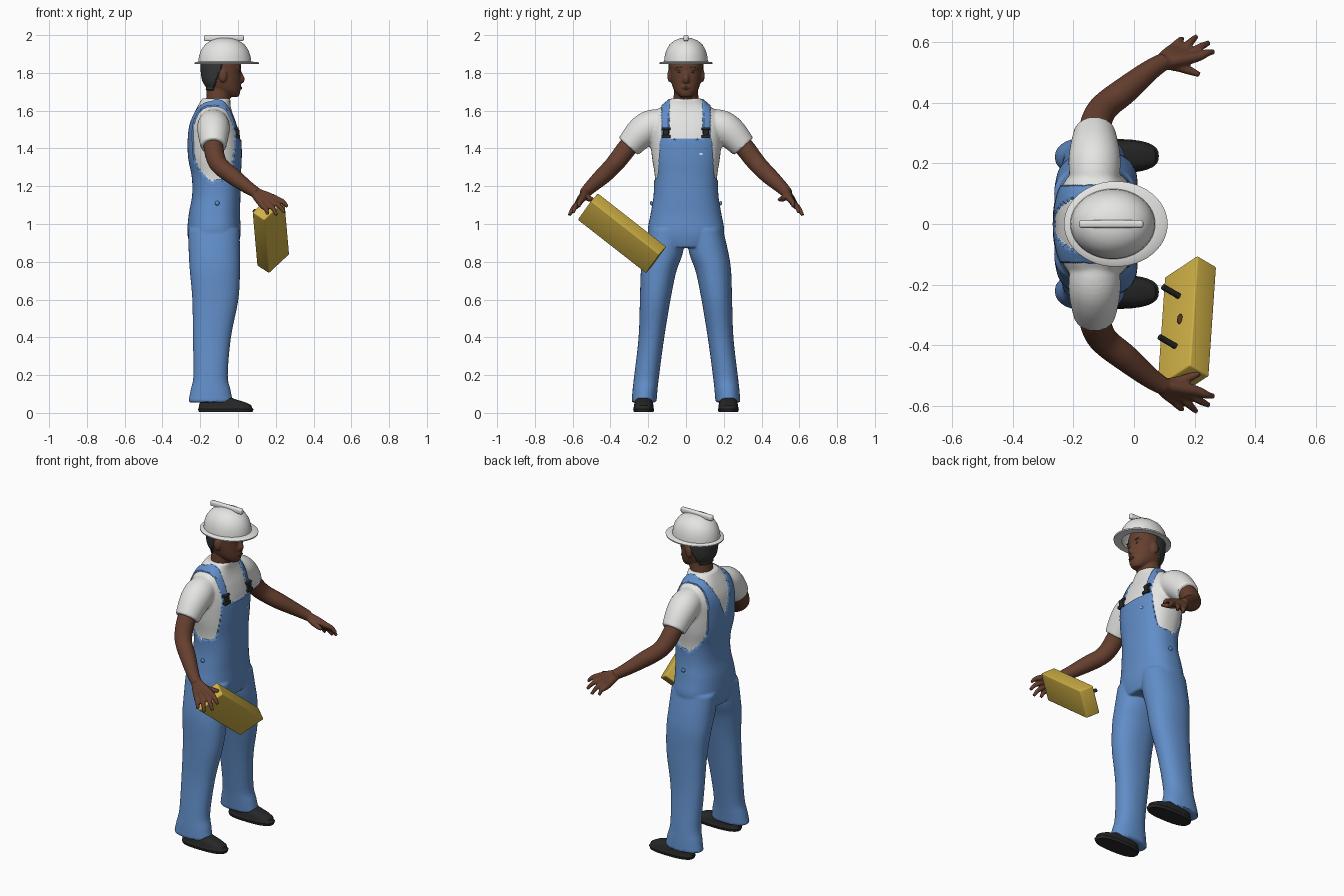
import bpy, bmesh, math
from mathutils import Vector, Matrix
from mathutils.bvhtree import BVHTree

if "Cube" in bpy.data.objects:
    bpy.data.objects.remove(bpy.data.objects["Cube"])


def material(name, r, g, b):
    m = bpy.data.materials.new(name)
    m.use_nodes = True
    m.diffuse_color = (r, g, b, 1)
    m.node_tree.nodes["Principled BSDF"].inputs["Base Color"].default_value = (r, g, b, 1)
    return m


WHITE = material("white", .78, .78, .77)
BLUE = material("denim blue", .12, .27, .58)
SKIN = material("brown skin", .13, .05, .028)
LIPS = material("dark brown", .08, .03, .02)
HAIR = material("hair charcoal", .035, .037, .037)
BLACK = material("black", .02, .02, .02)
YELLOW = material("yellow", .62, .43, .06)


def smooth(rows, k=5):
    """Catmull-Rom interpolation of tuples."""
    out = []
    for i in range(len(rows) - 1):
        a, b, c, d = (rows[min(max(i + j, 0), len(rows) - 1)] for j in (-1, 0, 1, 2))
        for s in range(k):
            t = s / k
            out.append([q + .5 * t * (r - p + t * (2 * p - 5 * q + 4 * r - w + t * (3 * (q - r) + w - p)))
                        for p, q, r, w in zip(a, b, c, d)])
    return out + [list(rows[-1])]


def skin_rings(bm, rings):
    vs = [[bm.verts.new(p) for p in ring] for ring in rings]
    n = len(vs[0])
    for a, b in zip(vs, vs[1:]):
        for i in range(n):
            bm.faces.new((a[i], a[(i + 1) % n], b[(i + 1) % n], b[i]))
    bm.faces.new(vs[0][::-1])
    bm.faces.new(vs[-1])


def loft(bm, rows, e=2.4, n=40):
    """Horizontal rings given as (z, cx, cy, rx, ry)."""
    def power(v):
        return math.copysign(abs(v) ** (2 / e), v)
    turn = [math.tau * i / n for i in range(n)]
    skin_rings(bm, [[(cx + rx * power(math.cos(t)), cy + ry * power(math.sin(t)), z) for t in turn]
                    for z, cx, cy, rx, ry in rows])


def tube(bm, rows, side=1, n=16):
    """Round tube along points given as (x, y, z, radius)."""
    pts = [Vector((x, y * side, z)) for x, y, z, r in rows]
    rings = []
    for i, p in enumerate(pts):
        d = pts[min(i + 1, len(pts) - 1)] - pts[max(i - 1, 0)]
        u = d.cross(Vector((.3, 0, 1))).normalized()
        v = d.cross(u).normalized()
        rings.append([p + rows[i][3] * (u * math.cos(a) + v * math.sin(a))
                      for a in (math.tau * j / n for j in range(n))])
    skin_rings(bm, rings)


def ball(bm, c, size):
    bmesh.ops.create_uvsphere(bm, u_segments=20, v_segments=12, radius=1,
                              matrix=Matrix.Translation(c) @ Matrix.Diagonal((*size, 1)))


def box(bm, c, size, bevel=0):
    made = bmesh.ops.create_cube(bm, size=1, matrix=Matrix.Translation(c) @ Matrix.Diagonal((*size, 1)))
    if bevel:
        edges = list({e for v in made["verts"] for e in v.link_edges})
        bmesh.ops.bevel(bm, geom=edges, offset=bevel, segments=3, affect='EDGES', profile=.5)


def finish(name, bm, mats, voxel=0, rule=None, lift=0, angle=40):
    bmesh.ops.recalc_face_normals(bm, faces=bm.faces)
    me = bpy.data.meshes.new(name)
    bm.to_mesh(me)
    bm.free()
    ob = bpy.data.objects.new(name, me)
    bpy.context.collection.objects.link(ob)
    if voxel:
        mod = ob.modifiers.new("fuse", 'REMESH')
        mod.mode, mod.voxel_size = 'VOXEL', voxel
        mod = ob.modifiers.new("soften", 'SMOOTH')
        mod.factor, mod.iterations = .5, 4
        deps = bpy.context.evaluated_depsgraph_get()
        ob.data = bpy.data.meshes.new_from_object(ob.evaluated_get(deps))
        ob.modifiers.clear()
    ob.data.materials.clear()
    for m in mats:
        ob.data.materials.append(m)
    # paint faces by rule and raise the painted cloth or hair slightly
    bm = bmesh.new()
    bm.from_mesh(ob.data)
    for f in bm.faces:
        f.material_index = int(bool(rule and rule(*f.calc_center_median())))
    bm.normal_update()
    for v, normal in [(v, v.normal.copy()) for v in bm.verts]:
        if lift and all(f.material_index for f in v.link_faces):
            v.co += normal * lift
    tree = BVHTree.FromBMesh(bm)
    bm.to_mesh(ob.data)
    bm.free()
    bpy.ops.object.select_all(action='DESELECT')
    ob.select_set(True)
    bpy.context.view_layer.objects.active = ob
    bpy.ops.object.shade_smooth_by_angle(angle=math.radians(angle))
    return tree


def front(tree, y, z):
    """Point on the front of a surface."""
    return tree.ray_cast(Vector((1, y, z)), Vector((-1, 0, 0)))[0]


# Clothed body: torso, legs and sleeves fused into one surface
bm = bmesh.new()
loft(bm, smooth([(.88, -.125, 0, .12, .14), (.95, -.127, 0, .135, .195), (1.05, -.125, 0, .13, .182),
                 (1.15, -.115, 0, .122, .166), (1.25, -.115, 0, .124, .165), (1.35, -.122, 0, .136, .18),
                 (1.45, -.125, 0, .136, .19), (1.53, -.13, 0, .122, .195), (1.59, -.13, 0, .1, .17),
                 (1.63, -.125, 0, .085, .118), (1.665, -.115, 0, .075, .08)]))
for s in (1, -1):
    loft(bm, smooth([(z, x, y * s, rx, ry) for z, x, y, rx, ry in (
        (.06, -.145, .222, .112, .06), (.12, -.145, .217, .1, .06), (.2, -.145, .208, .085, .06),
        (.4, -.138, .183, .095, .062), (.6, -.12, .163, .116, .075), (.75, -.122, .145, .127, .088),
        (.85, -.125, .12, .13, .098), (.97, -.128, .1, .13, .09))]), e=2.2)
    tube(bm, smooth([(-.13, .08, 1.54, .07), (-.13, .18, 1.52, .085), (-.13, .24, 1.48, .083),
                     (-.13, .305, 1.41, .068)]), s, 32)


def denim(x, y, z):
    y = abs(y)
    if z < 1.2:
        return True
    if x > -.13:
        if z < 1.45:
            return y < .137 + (1.45 - z) * .06 + max(0, 1.25 - z) * .8
        return .085 < y < .13
    return (z - 1.42) * .4 < y < .128 + max(0, 1.34 - z) * .3


body = finish("overalls_and_shirt", bm, [WHITE, BLUE], .007, denim, .006)

# Strap buckles and pocket label
bm = bmesh.new()
for s in (1, -1):
    for z, w, h in ((1.505, .05, .014), (1.485, .03, .03), (1.463, .05, .018)):
        box(bm, front(body, s * .106, z), (.022, w, h), .004)
finish("strap_buckles", bm, [BLACK])
bm = bmesh.new()
box(bm, front(body, .08, 1.37), (.006, .016, .01))
finish("pocket_label", bm, [WHITE])
bm = bmesh.new()
for s in (1, -1):
    ball(bm, (-.11, s * .183, 1.11), (.012, .008, .012))
finish("hip_buttons", bm, [BLUE])

# Arms and hands
for s, name in ((1, "left_arm"), (-1, "right_arm")):
    bm = bmesh.new()
    tube(bm, smooth([(-.13, .25, 1.47, .05), (-.13, .31, 1.405, .052), (-.115, .36, 1.34, .05),
                     (-.088, .395, 1.3, .047), (-.03, .44, 1.255, .045), (.05, .505, 1.195, .035),
                     (.1, .537, 1.163, .029)]), s, 24)
    wrist = Vector((.095, .535, 1.165))
    knuckle = Vector((.17, .566, 1.113))
    spread = Vector((.11, -.04, .045))
    tips = ((.262, .568, 1.09), (.247, .598, 1.06), (.205, .618, 1.045), (.158, .612, 1.05))
    for i, tip in enumerate(tips):
        f = .36 - .24 * i
        a, b, c = wrist + spread * f * .2, knuckle + spread * f, Vector(tip)
        mid = b.lerp(c, .5) + Vector((.004, .004, .006))
        tube(bm, smooth([(*a, .021), (*a.lerp(b, .5), .021), (*b, .017), (*mid, .013), (*c, .009)]), s, 12)
    tube(bm, smooth([(.1, .53, 1.16, .02), (.145, .52, 1.14, .018), (.185, .505, 1.132, .014),
                     (.217, .492, 1.13, .009)]), s, 12)
    finish(name, bm, [SKIN], .005)

# Head, neck, nose and ears with close-cropped hair
bm = bmesh.new()
loft(bm, smooth([(1.56, -.115, 0, .06, .07), (1.64, -.108, 0, .062, .067), (1.7, -.1, 0, .066, .064),
                 (1.76, -.1, 0, .06, .06)]), e=2)
loft(bm, smooth([(1.672, -.025, 0, .024, .026), (1.685, -.04, 0, .048, .043), (1.71, -.065, 0, .078, .064),
                 (1.75, -.083, 0, .097, .078), (1.8, -.088, 0, .103, .085), (1.86, -.088, 0, .104, .087),
                 (1.92, -.085, 0, .08, .065)]), e=2.2)
tube(bm, smooth([(-.002, 0, 1.82, .012), (.012, 0, 1.785, .015), (.018, 0, 1.765, .018),
                 (.01, 0, 1.752, .014)]))
ball(bm, (.006, 0, 1.722), (.014, .026, .012))
for s in (1, -1):
    ball(bm, (-.08, s * .088, 1.785), (.022, .011, .034))
    ball(bm, (.0, s * .034, 1.825), (.012, .028, .009))
    ball(bm, (.009, s * .014, 1.758), (.012, .01, .009))
head = finish("head", bm, [SKIN, HAIR], .005,
              lambda x, y, z: z > 1.705 and x < -.125 + (z - 1.72) * .35 and abs(y) < .09, .006)

# Painted face details
bm = bmesh.new()
for s in (1, -1):
    ball(bm, front(head, s * .034, 1.83), (.004, .02, .005))
    ball(bm, front(head, s * .034, 1.807), (.003, .012, .005))
finish("brows_and_eyes", bm, [HAIR])
bm = bmesh.new()
ball(bm, front(head, 0, 1.72), (.004, .024, .007))
finish("lips", bm, [LIPS])

# Hard hat: hollow shell with brim, and a ridge on the crown
bm = bmesh.new()
dome = [(1.986, .02), (1.983, .28), (1.972, .52), (1.952, .74), (1.92, .9), (1.885, .98), (1.86, 1)]
shell = [(z, -.07, 0, .14 * k, .116 * k) for z, k in dome]
shell += [(1.857, -.06, 0, .165, .136), (1.853, -.06, 0, .171, .141), (1.846, -.06, 0, .17, .14)]
shell += [(z - .012, -.07, 0, .13 * k, .107 * k) for z, k in dome[::-1]]
loft(bm, shell, 2, 48)
finish("hard_hat", bm, [WHITE])
bm = bmesh.new()
box(bm, (-.075, 0, 1.984), (.212, .026, .032), .009)
finish("hat_ridge", bm, [WHITE])

# Shoes with soles
for s, name in ((1, "left_shoe"), (-1, "right_shoe")):
    bm = bmesh.new()
    loft(bm, [(z, x, s * .224, rx, ry) for z, x, rx, ry in (
        (.004, -.065, .142, .052), (.02, -.065, .147, .056), (.024, -.066, .142, .053),
        (.04, -.068, .139, .052), (.055, -.08, .122, .048), (.072, -.105, .092, .043),
        (.1, -.14, .055, .038))], 2.6)
    finish(name, bm, [BLACK])

# Tilted tool case with two pegs and a latch
along = Vector((.025, .362, -.283)).normalized()
wide = Vector((.11, .075, .1))
wide = (wide - along * wide.dot(along)).normalized()
thick = along.cross(wide)
place = Matrix.Translation((.174, -.339, .951)) @ Matrix((along, wide, thick)).transposed().to_4x4()
bm = bmesh.new()
box(bm, (0, 0, 0), (.46, .165, .085), .006)
bm.transform(place)
finish("tool_case", bm, [YELLOW], angle=30)
bm = bmesh.new()
for u in (-.105, .105):
    tube(bm, [(u, 0, -.03, .01), (u, 0, -.112, .01)])
bm.transform(place)
finish("case_pegs", bm, [BLACK])
bm = bmesh.new()
ball(bm, (0, .015, -.043), (.02, .011, .008))
bm.transform(place)
finish("case_latch", bm, [LIPS])
